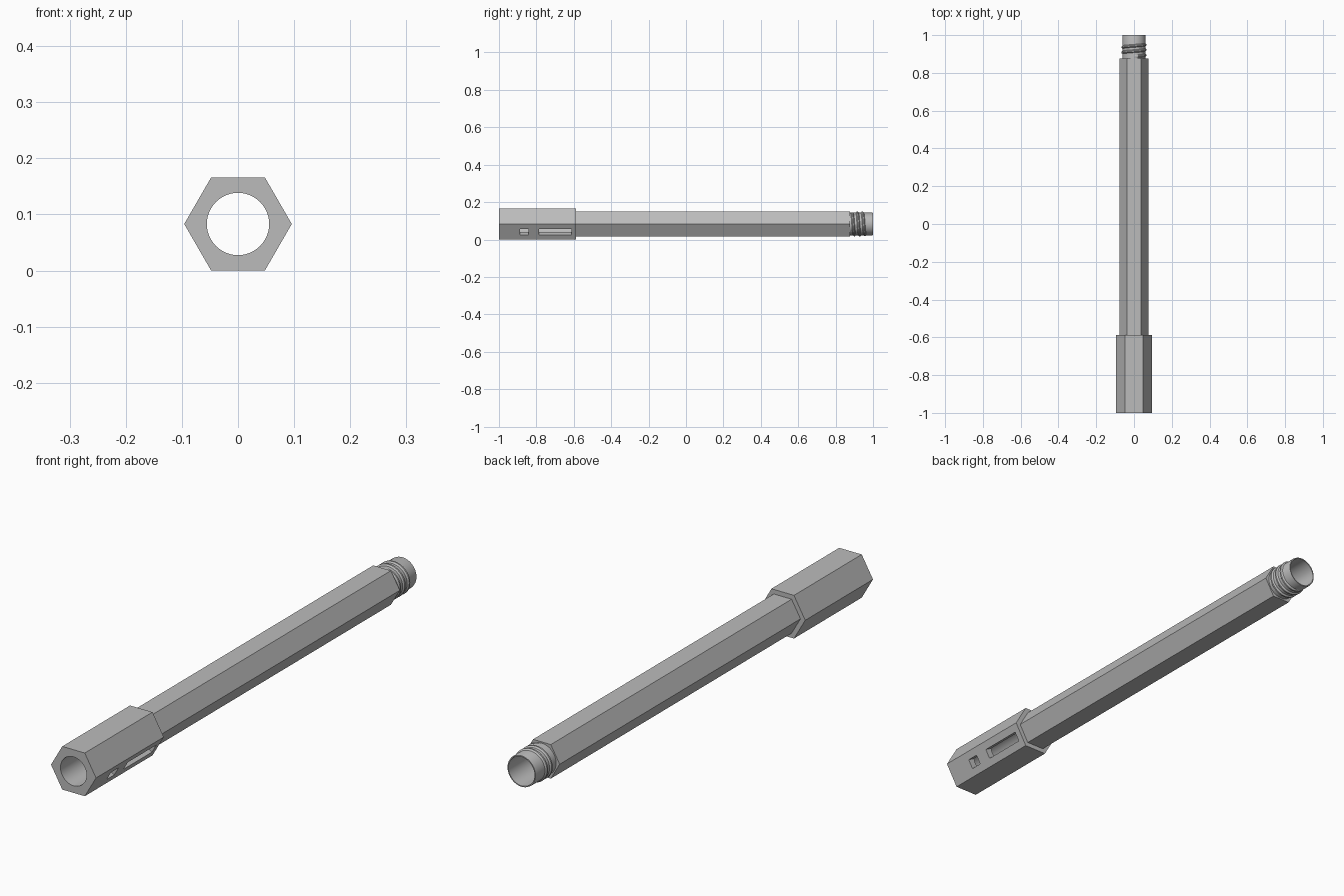
import bpy, bmesh
from math import cos, sin, pi, radians, tau

if "Cube" in bpy.data.objects:
    bpy.data.objects.remove(bpy.data.objects["Cube"], do_unlink=True)

AXIS_Z = 0.083
BORE = 0.0555
SIDES = 72

metal = bpy.data.materials.new("grey metal")
metal.use_nodes = True
grey = (0.5, 0.5, 0.5, 1)
metal.diffuse_color = grey
metal.node_tree.nodes["Principled BSDF"].inputs["Base Color"].default_value = grey


def point(radius, angle, y):
    return (radius * cos(angle), y, AXIS_Z + radius * sin(angle))


def hexagon(apothem):
    # Radius of a hexagon with corners on the x axis
    return lambda a: apothem / cos(a % (pi / 3) - pi / 6)


def circle(radius):
    return lambda a: radius


def loft(name, rings, closed_ring, closed_path):
    """Skin a list of point rings; optionally close the ring and the path."""
    bm = bmesh.new()
    loops = [[bm.verts.new(p) for p in ring] for ring in rings]
    n = len(loops[0])
    pairs = list(zip(loops, loops[1:]))
    if closed_path:
        pairs.append((loops[-1], loops[0]))
    for a, b in pairs:
        for i in range(n if closed_ring else n - 1):
            j = (i + 1) % n
            bm.faces.new((a[i], a[j], b[j], b[i]))
    if not closed_path:
        bm.faces.new(loops[0])
        bm.faces.new(loops[-1])
    bmesh.ops.recalc_face_normals(bm, faces=bm.faces)
    mesh = bpy.data.meshes.new(name)
    bm.to_mesh(mesh)
    bm.free()
    mesh.materials.append(metal)
    obj = bpy.data.objects.new(name, mesh)
    bpy.context.collection.objects.link(obj)
    return obj


def tube(name, sections):
    # Outer sections from front to back, then the bore back to the front
    sections = sections + [(sections[-1][0], circle(BORE)), (sections[0][0], circle(BORE))]
    angles = [tau * i / SIDES for i in range(SIDES)]
    rings = [[point(shape(a), a, y) for a in angles] for y, shape in sections]
    return loft(name, rings, True, True)


def activate(obj):
    bpy.ops.object.select_all(action="DESELECT")
    obj.select_set(True)
    bpy.context.view_layer.objects.active = obj


# Hexagonal head, slimmer hexagonal barrel, round neck
head = tube("head", [(-1, hexagon(0.083)), (-0.588, hexagon(0.083))])
barrel = tube("barrel", [(-0.588, hexagon(0.0655)), (0.876, hexagon(0.0655))])
neck = tube("neck", [(0.876, circle(0.0605)), (0.996, circle(0.0605)), (1, circle(0.0595))])

# Two slots through the lower left face of the head
tilt = radians(30)
for start, end in ((-0.888, -0.842), (-0.786, -0.612)):
    x, y, z = point(0.07, -tilt, (start + end) / 2)
    bpy.ops.mesh.primitive_cube_add(size=1, location=(x, y, z), rotation=(0, tilt, 0))
    cutter = bpy.context.object
    cutter.name = "slot_cutter"
    cutter.scale = (0.08, end - start, 0.037)
    cutter.hide_render = True
    cutter.data.materials.append(metal)
    activate(head)
    cut = head.modifiers.new("slot", "BOOLEAN")
    cut.operation = "DIFFERENCE"
    cut.solver = "EXACT"
    cut.object = cutter
    bpy.ops.object.modifier_apply(modifier=cut.name)
    bpy.data.objects.remove(cutter, do_unlink=True)

# Right-handed screw thread with tapered ends
TURNS, PITCH, STEPS = 2.6, 0.028, 48
count = int(TURNS * STEPS)
coil = []
for i in range(count + 1):
    angle = pi / 2 - tau * i / STEPS
    y = 0.887 + PITCH * i / STEPS
    fade = min(1, (i + 1) / 6, (count - i + 1) / 6)
    crest = 0.0605 + 0.0055 * fade
    profile = ((-0.009, 0.0595), (-0.003, crest), (0.003, crest), (0.009, 0.0595))
    coil.append([point(r, angle, y + dy) for dy, r in profile])
thread = loft("screw_thread", coil, True, False)

for part in (head, barrel, neck, thread):
    activate(part)
    bpy.ops.object.shade_smooth_by_angle(angle=radians(25))
